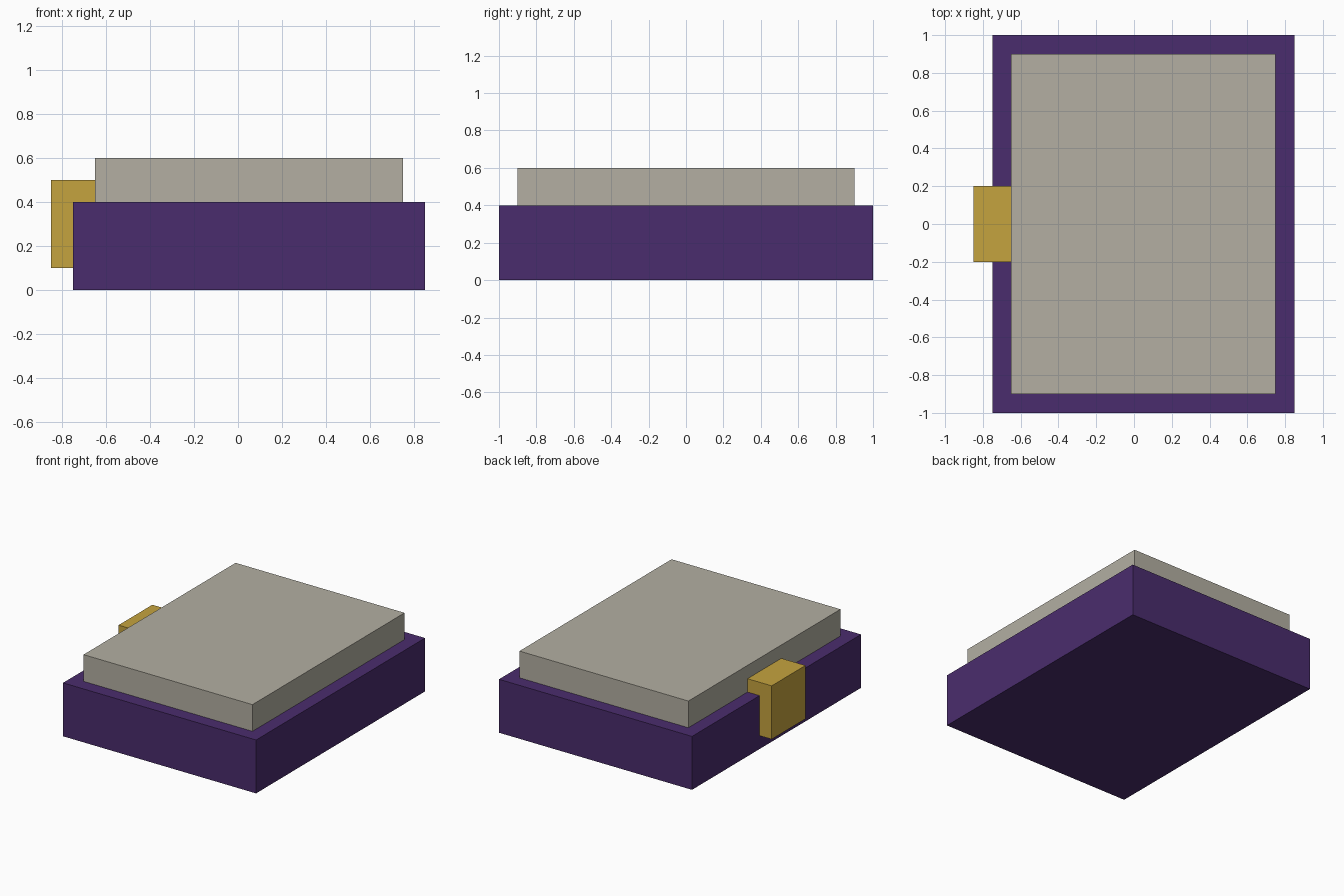
import bpy
import bmesh
from mathutils import Matrix, Vector

cube = bpy.data.objects.get("Cube")
if cube:
    bpy.data.objects.remove(cube, do_unlink=True)


def srgb(r, g, b):
    """8-bit sRGB to a linear RGBA tuple."""
    lin = [c / 255 / 12.92 if c <= 10 else ((c / 255 + 0.055) / 1.055) ** 2.4 for c in (r, g, b)]
    return (*lin, 1.0)


def material(name, color):
    mat = bpy.data.materials.new(name)
    mat.use_nodes = True
    mat.diffuse_color = color
    mat.node_tree.nodes["Principled BSDF"].inputs["Base Color"].default_value = color
    return mat


def box(name, low, high, mat):
    """Sharp-edged box between two opposite corners."""
    low, high = Vector(low), Vector(high)
    bm = bmesh.new()
    bmesh.ops.create_cube(bm, size=1)
    size = Matrix.Diagonal((*(high - low), 1))
    bmesh.ops.transform(bm, matrix=size, verts=bm.verts)
    mesh = bpy.data.meshes.new(name)
    bm.to_mesh(mesh)
    bm.free()
    mesh.materials.append(mat)
    obj = bpy.data.objects.new(name, mesh)
    obj.location = (low + high) / 2
    bpy.context.collection.objects.link(obj)
    return obj


purple = material("deep purple", srgb(74, 44, 109))
stone = material("warm grey", srgb(179, 175, 162))
gold = material("gold", srgb(197, 163, 63))

# Wide body with a smaller slab resting on top
box("base", (-0.75, -1.0, 0.0), (0.85, 1.0, 0.4), purple)
box("top_slab", (-0.65, -0.9, 0.4), (0.75, 0.9, 0.6), stone)

# Clasp hooked over the edge of the base, against the slab
box("clasp", (-0.85, -0.2, 0.1), (-0.65, 0.2, 0.5), gold)
